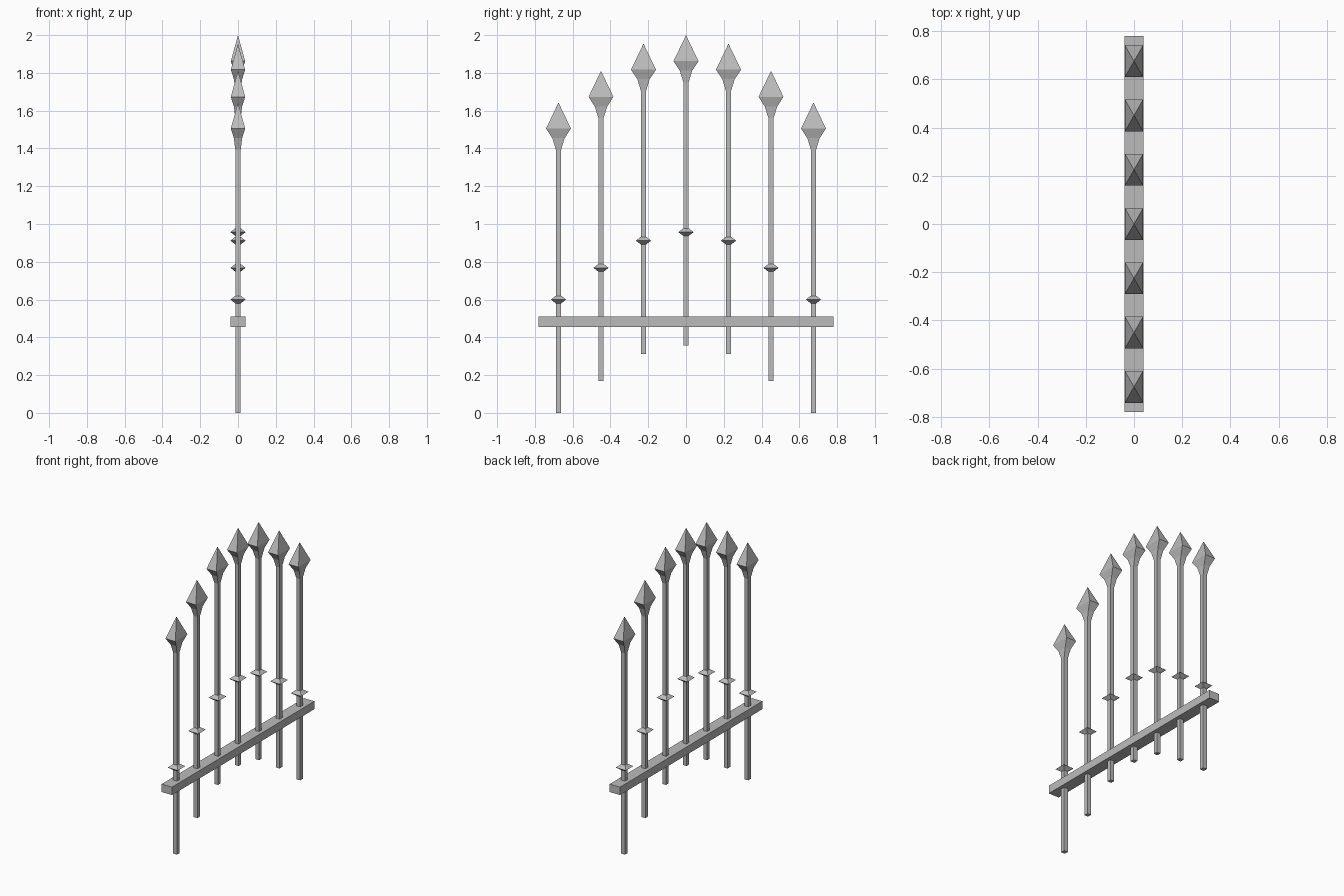
import bpy
import bmesh

cube = bpy.data.objects.get("Cube")
if cube:
    bpy.data.objects.remove(cube, do_unlink=True)

iron = bpy.data.materials.new("grey_iron")
iron.use_nodes = True
GREY = (0.5, 0.5, 0.5, 1)
iron.diffuse_color = GREY
iron.node_tree.nodes["Principled BSDF"].inputs["Base Color"].default_value = GREY


def loft(name, sections, y=0, z=0):
    """Closed solid through rectangular sections (half x, half y, height)."""
    bm = bmesh.new()
    rings = []
    for hx, hy, h in sections:
        if hx == 0:
            rings.append([bm.verts.new((0, 0, h))] * 4)
        else:
            rings.append([bm.verts.new((sx * hx, sy * hy, h))
                          for sx, sy in ((-1, -1), (1, -1), (1, 1), (-1, 1))])
    for low, high in zip(rings, rings[1:]):
        for i in range(4):
            j = (i + 1) % 4
            corners = [low[i], low[j], high[j], high[i]]
            bm.faces.new(list(dict.fromkeys(corners)))
    bm.faces.new(rings[0][::-1])
    if sections[-1][0]:
        bm.faces.new(rings[-1])
    bmesh.ops.recalc_face_normals(bm, faces=bm.faces)
    mesh = bpy.data.meshes.new(name)
    bm.to_mesh(mesh)
    bm.free()
    mesh.materials.append(iron)
    obj = bpy.data.objects.new(name, mesh)
    obj.location = (0, y, z)
    bpy.context.collection.objects.link(obj)
    return obj


ROD = 0.0145
SPACING = 0.225
LIFTS = (0.357, 0.312, 0.168, 0)   # from the middle picket outwards

# Cross rail
loft("cross_rail", [(0.04, 0.78, 0.455), (0.04, 0.78, 0.51)])

# Pickets: square rod, small collar and spear head
for n in range(-3, 4):
    y, lift = n * SPACING, LIFTS[abs(n)]
    tag = f"_{n + 4}"
    loft("rod" + tag, [(ROD, ROD, 0), (ROD, ROD, 1.4)], y, lift)
    loft("collar" + tag, [(ROD, ROD, 0.58), (0.04, 0.04, 0.6),
                          (ROD, ROD, 0.62)], y, lift)
    loft("spear_head" + tag, [(ROD, ROD, 1.395), (0.022, 0.033, 1.455),
                              (0.038, 0.066, 1.505), (0, 0, 1.643)], y, lift)
